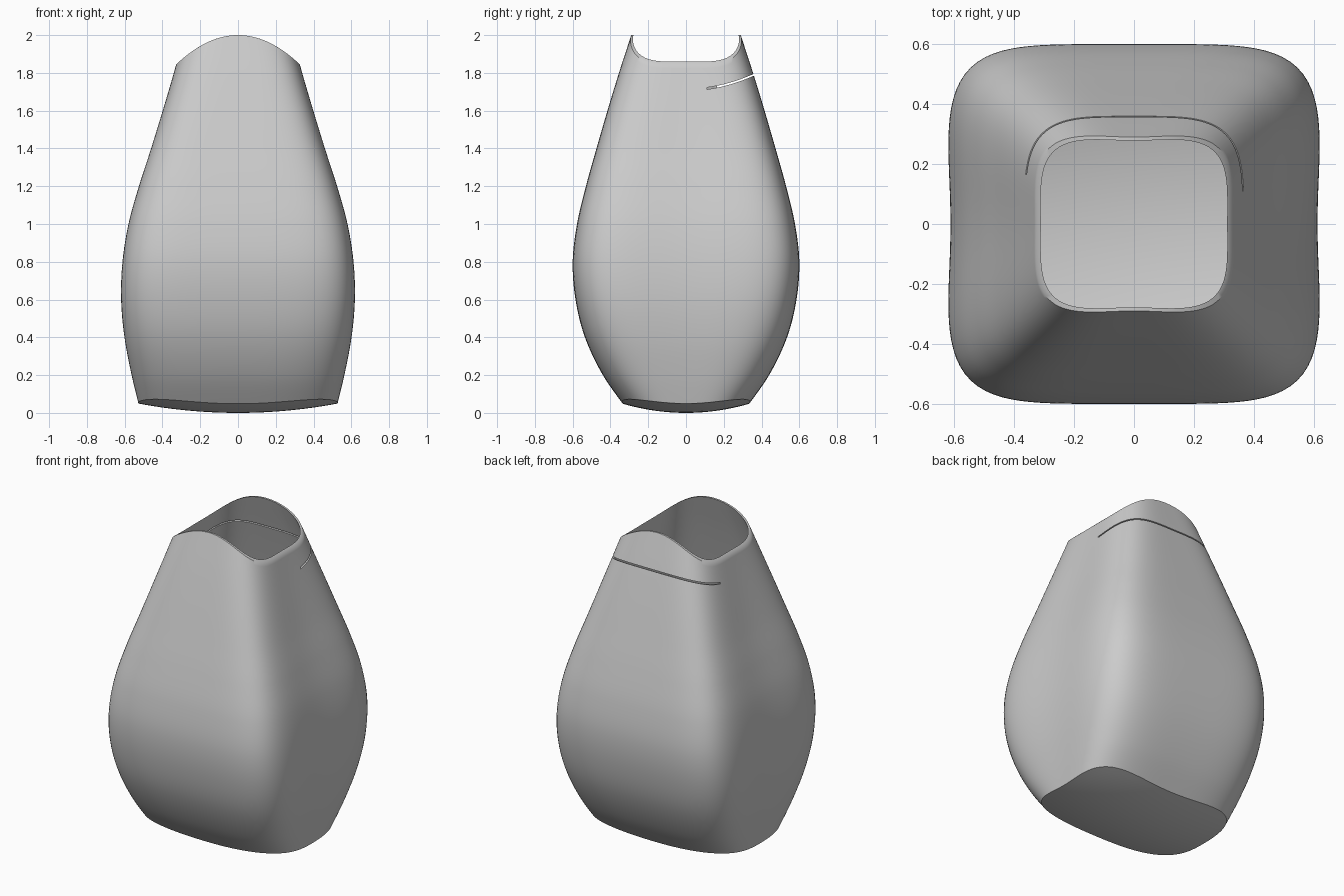
import bpy, bmesh, math

if "Cube" in bpy.data.objects:
    bpy.data.objects.remove(bpy.data.objects["Cube"], do_unlink=True)

SIDES, ROWS, CAP_RINGS, WALL = 160, 90, 12, 0.012
STEP = 0.2  # height between profile samples
HALF_WIDTH = [.515, .565, .603, .62, .612, .58, .525, .461, .40, .341, .285]
HALF_DEPTH = [.30, .44, .535, .585, .60, .577, .53, .474, .416, .355, .29]


def sample(table, z):
    """Smooth interpolation through an evenly spaced profile."""
    u = max(0.0, min(z / STEP, len(table) - 1.001))
    i = int(u)
    f = u - i
    p1, p2 = table[i], table[i + 1]
    p0 = table[i - 1] if i > 0 else 2 * p1 - p2
    p3 = table[i + 2] if i + 2 < len(table) else 2 * p2 - p1
    return p1 + f / 2 * (p2 - p0 + f * (2*p0 - 5*p1 + 4*p2 - p3 + f * (3*(p1 - p2) + p3 - p0)))


def section(angle, z, inset):
    """Point of the rounded-square cross-section at a height."""
    c, s = math.cos(angle), math.sin(angle)
    bulge = math.sin(math.pi * max(0, min(z, 2)) / 2)
    n = 3.6 + 1.5 * bulge
    r = (abs(c) ** n + abs(s) ** n) ** (-1 / n)
    dent = (1 + .02 * bulge) * (1 - .035 * bulge * c ** 8)
    return ((sample(HALF_WIDTH, z) - inset) * r * c * dent,
            (sample(HALF_DEPTH, z) - inset) * r * s)


def floor_height(x, y):
    return .05 * (x / .53) ** 2 + .047 * (y / .33) ** 2


def rim_height(x, y):
    return 2 - 1.45 * x * x


def meet(angle, inset, height, z):
    """Height at which the wall meets a curved end surface."""
    for _ in range(12):
        z = height(*section(angle, z, inset))
    return z


def bridge(bm, lower, upper):
    for i in range(SIDES):
        j = (i + 1) % SIDES
        bm.faces.new((lower[i], lower[j], upper[j], upper[i]))


def shell_side(bm, inset, lift):
    """One skin: domed floor from its centre, then the wall up to the rim."""
    angles = [2 * math.pi * i / SIDES for i in range(SIDES)]
    lows = [meet(a, inset, floor_height, .05) + lift for a in angles]
    tops = [meet(a, inset, rim_height, 1.9) for a in angles]
    base = [section(a, z, inset) for a, z in zip(angles, lows)]
    centre = bm.verts.new((0, 0, lift))
    rings = []
    for k in range(1, CAP_RINGS):
        f = k / CAP_RINGS
        rings.append([bm.verts.new((x * f, y * f, floor_height(x * f, y * f) + lift))
                      for x, y in base])
    for k in range(ROWS + 1):
        ring = []
        for a, lo, hi in zip(angles, lows, tops):
            z = lo + (hi - lo) * k / ROWS
            ring.append(bm.verts.new((*section(a, z, inset), z)))
        rings.append(ring)
    for i in range(SIDES):
        bm.faces.new((centre, rings[0][(i + 1) % SIDES], rings[0][i]))
    for lower, upper in zip(rings, rings[1:]):
        bridge(bm, lower, upper)
    return rings[-1]


def make_object(name, bm):
    bmesh.ops.recalc_face_normals(bm, faces=bm.faces)
    mesh = bpy.data.meshes.new(name)
    bm.to_mesh(mesh)
    bm.free()
    obj = bpy.data.objects.new(name, mesh)
    bpy.context.collection.objects.link(obj)
    return obj


# Hollow vase body with a saddle-shaped rim
bm = bmesh.new()
outer = shell_side(bm, 0, 0)
inner = shell_side(bm, WALL, WALL)
bridge(bm, outer, inner)
body = make_object("vase_body", bm)

# Thin curved sheet that cuts the slit around the back
NX, NY, GAP = 12, 24, 0.010
bm = bmesh.new()
layers = []
for side in (-.5, .5):
    grid = []
    for i in range(NX + 1):
        x = -.5 + i / NX
        front = .138 - .076 * x
        row = []
        for j in range(NY + 1):
            y = front + (.46 - front) * j / NY
            row.append(bm.verts.new((x, y, 1.71 + .62 * y * y + side * GAP)))
        grid.append(row)
    for i in range(NX):
        for j in range(NY):
            bm.faces.new((grid[i][j], grid[i + 1][j], grid[i + 1][j + 1], grid[i][j + 1]))
    layers.append(grid)
outlines = [[g[i][0] for i in range(NX)] + [g[NX][j] for j in range(NY)]
            + [g[i][NY] for i in range(NX, 0, -1)] + [g[0][j] for j in range(NY, 0, -1)]
            for g in layers]
count = len(outlines[0])
for i in range(count):
    j = (i + 1) % count
    bm.faces.new((outlines[0][i], outlines[0][j], outlines[1][j], outlines[1][i]))
cutter = make_object("slit_cutter", bm)
cutter.hide_render = True

# Cut the slit, then drop the cutter
bpy.context.view_layer.objects.active = body
body.select_set(True)
cut = body.modifiers.new("slit", 'BOOLEAN')
cut.operation = 'DIFFERENCE'
cut.solver = 'EXACT'
cut.object = cutter
bpy.ops.object.modifier_apply(modifier=cut.name)
bpy.data.objects.remove(cutter, do_unlink=True)

# Plain light grey finish
grey = bpy.data.materials.new("light_grey")
grey.use_nodes = True
grey.diffuse_color = (.6, .6, .6, 1)
grey.node_tree.nodes["Principled BSDF"].inputs["Base Color"].default_value = (.6, .6, .6, 1)
body.data.materials.clear()
body.data.materials.append(grey)
for poly in body.data.polygons:
    poly.material_index = 0
bpy.ops.object.shade_smooth_by_angle(angle=math.radians(35))
